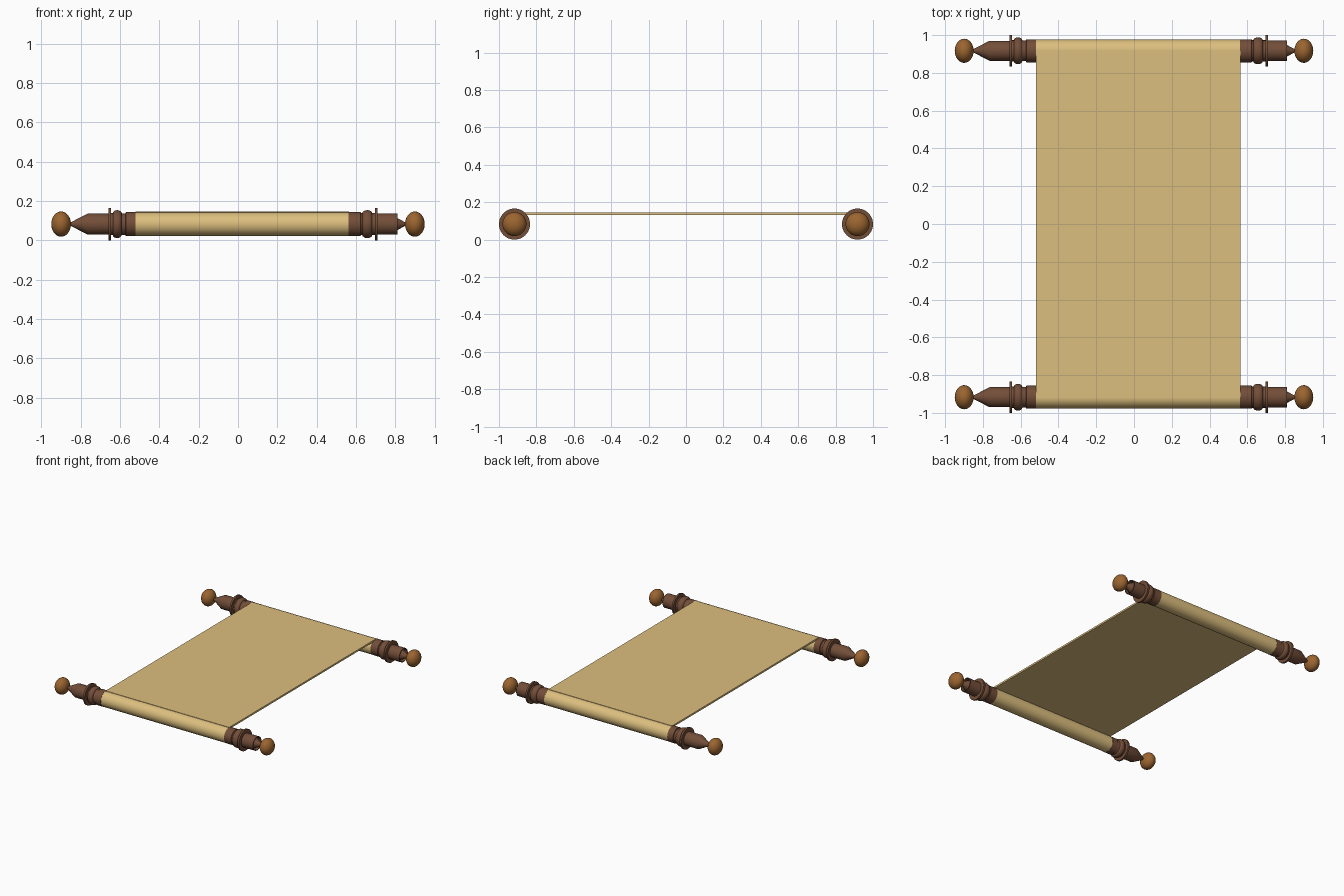
import bpy, bmesh, math
from mathutils import Matrix

if "Cube" in bpy.data.objects:
    bpy.data.objects.remove(bpy.data.objects["Cube"])

ROD_Y, ROD_Z = 0.917, 0.083
ROLL_R = 0.06
LEFT, RIGHT = -0.52, 0.565


def material(name, color):
    m = bpy.data.materials.new(name)
    m.diffuse_color = (*color, 1)
    m.use_nodes = True
    m.node_tree.nodes["Principled BSDF"].inputs["Base Color"].default_value = m.diffuse_color
    return m


WOOD = material("dark_wood", (0.17, 0.075, 0.04))
KNOB = material("light_wood", (0.33, 0.13, 0.03))
PAPER = material("parchment", (0.72, 0.52, 0.21))


def finish(name, bm, mat, angle=35):
    bmesh.ops.remove_doubles(bm, verts=bm.verts, dist=1e-5)
    bmesh.ops.recalc_face_normals(bm, faces=bm.faces)
    me = bpy.data.meshes.new(name)
    bm.to_mesh(me)
    bm.free()
    me.materials.append(mat)
    ob = bpy.data.objects.new(name, me)
    bpy.context.collection.objects.link(ob)
    bpy.ops.object.select_all(action='DESELECT')
    ob.select_set(True)
    bpy.context.view_layer.objects.active = ob
    bpy.ops.object.shade_smooth_by_angle(angle=math.radians(angle))
    return ob


def lathe(name, profile, y, mat, sides=40):
    """Revolve (x, radius) points around the rod axis."""
    bm = bmesh.new()
    vs = [bm.verts.new((x, y, ROD_Z + r)) for x, r in profile]
    edges = [bm.edges.new(p) for p in zip(vs, vs[1:])]
    bmesh.ops.spin(bm, geom=vs + edges, cent=(0, y, ROD_Z), axis=(1, 0, 0),
                   angle=math.tau, steps=sides, use_merge=True)
    return finish(name, bm, mat)


def bead(a, b, low, high, n=8):
    """Rounded ring between a and b."""
    return [(a + (b - a) * (1 - math.cos(math.pi * i / n)) / 2,
             low + (high - low) * math.sin(math.pi * i / n)) for i in range(n + 1)]


# Handle profiles, from the roll outwards
left_handle = ([(-0.51, 0), (-0.52, 0.061), (-0.57, 0.061), (-0.572, 0.055), (-0.59, 0.055)]
               + bead(-0.592, -0.636, 0.056, 0.071)
               + [(-0.645, 0.056), (-0.645, 0.083), (-0.659, 0.083), (-0.659, 0.053),
                  (-0.765, 0.053), (-0.848, 0.01), (-0.87, 0)])
# The right sleeve is longer and hides most of its cone
right_handle = ([(0.55, 0), (0.562, 0.061), (0.622, 0.061), (0.625, 0.056)]
                + bead(0.632, 0.682, 0.056, 0.071)
                + [(0.695, 0.056), (0.695, 0.083), (0.709, 0.083), (0.709, 0.054),
                   (0.81, 0.054), (0.81, 0.049), (0.775, 0.049),
                   (0.848, 0.01), (0.87, 0)])

for side, s in (("front", -1), ("back", 1)):
    y = s * ROD_Y
    # Rolled parchment on the rod
    lathe(side + "_roll", [(LEFT, 0), (LEFT, ROLL_R), (RIGHT, ROLL_R), (RIGHT, 0)],
          y, PAPER, 48)
    lathe(side + "_left_handle", left_handle, y, WOOD)
    lathe(side + "_right_handle", right_handle, y, WOOD)
    # Flattened end knobs
    for end, x in (("left", -0.899), ("right", 0.899)):
        bm = bmesh.new()
        bmesh.ops.create_uvsphere(
            bm, u_segments=32, v_segments=16, radius=1,
            matrix=Matrix.Translation((x, y, ROD_Z))
            @ Matrix.Diagonal((0.05, 0.064, 0.064, 1))
            @ Matrix.Rotation(math.pi / 2, 4, 'Y'))
        finish(f"{side}_{end}_knob", bm, KNOB, 60)

# Open parchment sheet stretched between the tops of the rolls
bm = bmesh.new()
bmesh.ops.create_cube(bm, size=1, matrix=Matrix.Translation(((LEFT + RIGHT) / 2, 0, 0.139))
                      @ Matrix.Diagonal((RIGHT - LEFT, 2 * ROD_Y, 0.014, 1)))
finish("parchment_sheet", bm, PAPER)
